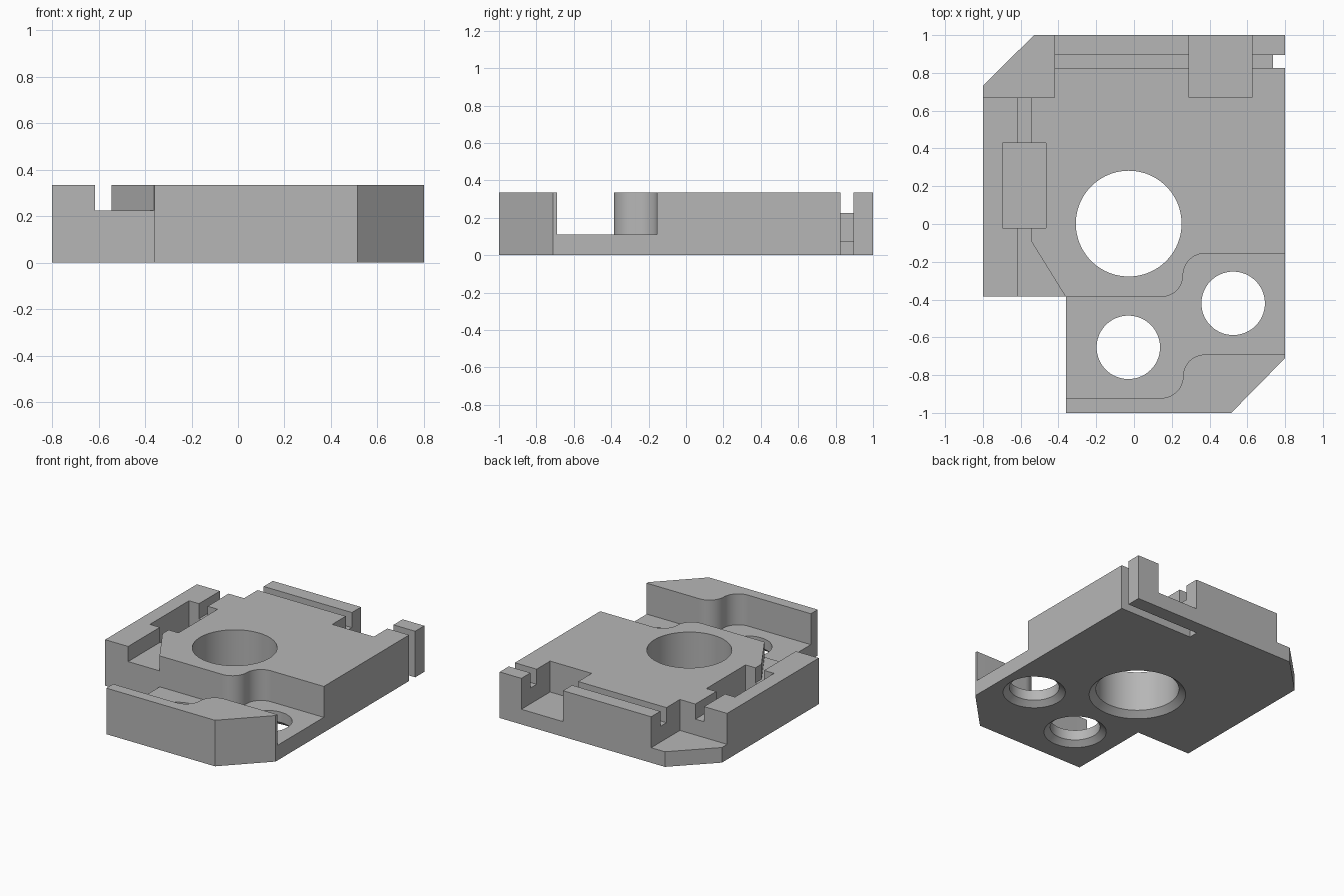
import bpy
import bmesh
from math import sin, cos, pi

if "Cube" in bpy.data.objects:
    bpy.data.objects.remove(bpy.data.objects["Cube"])

HEIGHT = 0.335    # full plate thickness
FLOOR = 0.11      # floor of the deep pockets
GROOVE = 0.225    # floor of the shallow grooves
OVER = 0.5        # cutters reach above the plate

grey = bpy.data.materials.new("plain_grey")
grey.use_nodes = True
grey.diffuse_color = (0.47, 0.47, 0.47, 1)
grey.node_tree.nodes["Principled BSDF"].inputs["Base Color"].default_value = (0.47, 0.47, 0.47, 1)


def loft(name, rings):
    """Solid skinned through rings of matching points."""
    bm = bmesh.new()
    loops = [[bm.verts.new(p) for p in ring] for ring in rings]
    for a, b in zip(loops, loops[1:]):
        n = len(a)
        for i in range(n):
            bm.faces.new((a[i], a[(i + 1) % n], b[(i + 1) % n], b[i]))
    bm.faces.new(loops[0][::-1])
    bm.faces.new(loops[-1])
    bmesh.ops.recalc_face_normals(bm, faces=bm.faces)
    mesh = bpy.data.meshes.new(name)
    bm.to_mesh(mesh)
    bm.free()
    mesh.materials.append(grey)
    obj = bpy.data.objects.new(name, mesh)
    bpy.context.collection.objects.link(obj)
    return obj


def prism(name, outline, z0, z1):
    return loft(name, [[(x, y, z) for x, y in outline] for z in (z0, z1)])


def box(name, x0, x1, y0, y1, z0):
    return prism(name, [(x0, y0), (x1, y0), (x1, y1), (x0, y1)], z0, OVER)


def countersunk_hole(name, cx, cy, radius, lip, depth, sides=64):
    """Through hole with a bevelled lip on the underside."""
    extra = 0.02
    flare = lip + extra * lip / depth
    profile = [(radius + flare, -extra), (radius, depth), (radius, OVER)]
    turn = [2 * pi * i / sides for i in range(sides)]
    return loft(name, [[(cx + r * cos(a), cy + r * sin(a), z) for a in turn]
                       for r, z in profile])


def s_curve(shift):
    """Stepped wall line: straight, two opposite quarter arcs, straight."""
    r, y, steps = 0.115, -0.271 + shift, 12
    quarter = [pi / 2 * i / steps for i in range(steps + 1)]
    first = [(0.145 + r * sin(a), y - r * cos(a)) for a in quarter]
    second = [(0.375 - r * cos(a), y + r * sin(a)) for a in quarter[1:]]
    return [(-0.5, y - r)] + first + second + [(0.9, y + r)]


# Main plate with two clipped corners and a stepped front
plate = prism("base_plate", [
    (-0.8, -0.385), (-0.36, -0.385), (-0.36, -1), (0.515, -1), (0.8, -0.71),
    (0.8, 1), (-0.53, 1), (-0.8, 0.73)], 0, HEIGHT)

cutters = []

# Curved channel across the front
cutters.append(prism("front_channel", s_curve(-0.535) + s_curve(0)[::-1], FLOOR, OVER))

# Left groove with its slanted mouth
cutters.append(prism("left_groove", [
    (-0.615, 0.7), (-0.615, -0.45), (-0.37, -0.45), (-0.362, -0.385),
    (-0.545, -0.09), (-0.545, 0.7)], GROOVE, OVER))

# Back groove, open end slot and underside slot as one swept profile
slot = [(-0.45, GROOVE), (0.735, GROOVE), (0.735, 0.07), (0.2, 0.07),
        (0.2, -0.1), (0.9, -0.1), (0.9, OVER), (-0.45, OVER)]
cutters.append(loft("back_groove", [[(x, y, z) for x, z in slot] for y in (0.825, 0.895)]))

# Deep pockets
cutters.append(box("left_pocket", -0.695, -0.465, -0.02, 0.43, FLOOR))
cutters.append(box("corner_pocket", -0.9, -0.42, 0.67, 1.1, FLOOR))
cutters.append(box("back_pocket", 0.29, 0.625, 0.67, 1.1, FLOOR))

# Round holes
cutters.append(countersunk_hole("centre_hole", -0.028, 0.002, 0.28, 0.045, 0.04, 96))
cutters.append(countersunk_hole("front_hole", -0.03, -0.653, 0.168, 0.042, 0.035))
cutters.append(countersunk_hole("right_hole", 0.525, -0.42, 0.168, 0.042, 0.035))

# Cut everything out of the plate
bpy.context.view_layer.objects.active = plate
for cutter in cutters:
    cutter.hide_render = True
    mod = plate.modifiers.new(cutter.name, "BOOLEAN")
    mod.operation = "DIFFERENCE"
    mod.solver = "EXACT"
    mod.object = cutter
    bpy.ops.object.modifier_apply(modifier=mod.name)
    bpy.data.objects.remove(cutter)

# Smooth the round walls, keep edges sharp
bpy.ops.object.select_all(action="DESELECT")
plate.select_set(True)
bpy.ops.object.shade_smooth_by_angle(angle=pi / 6)
